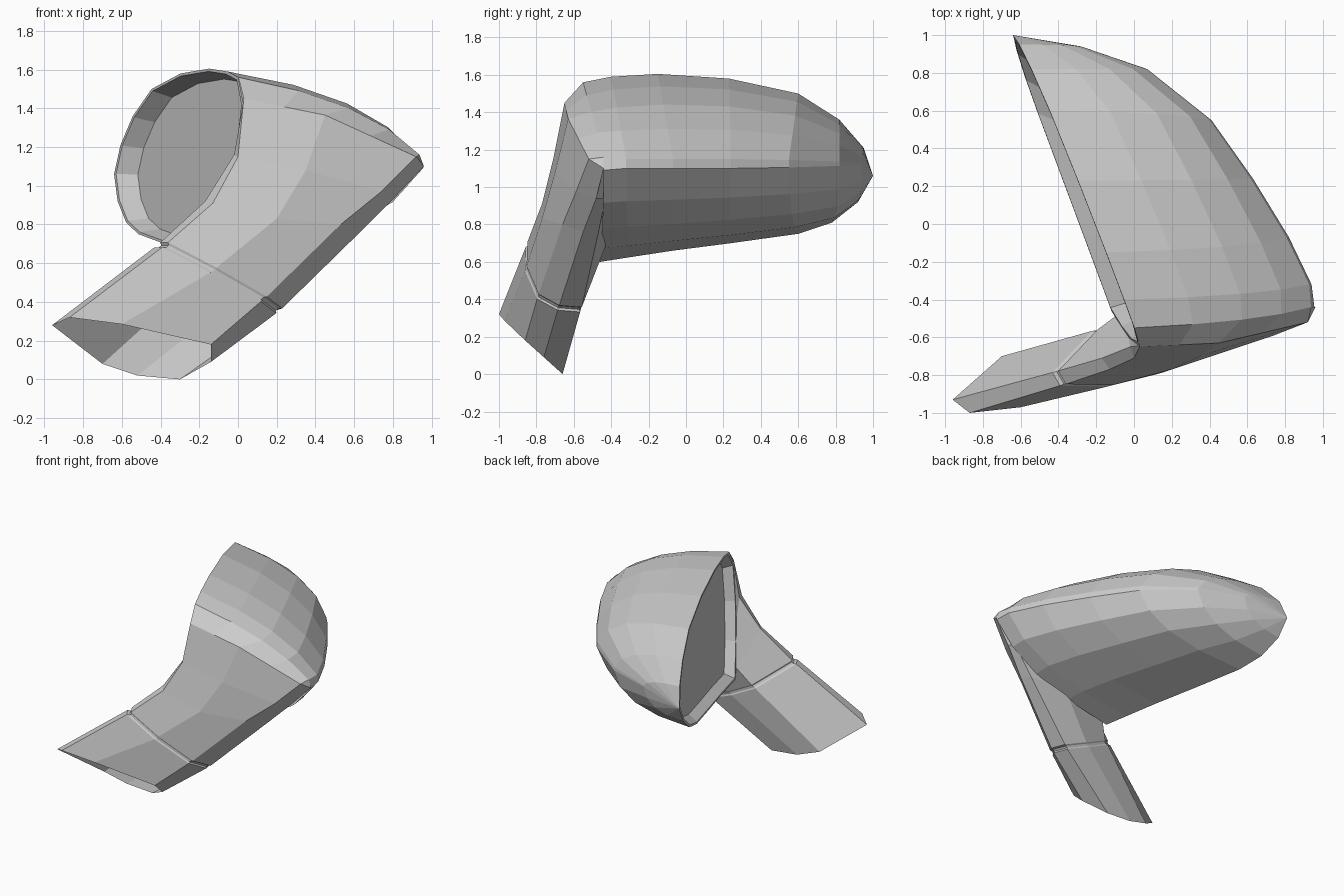
import bpy, bmesh
from mathutils import Vector as V

if "Cube" in bpy.data.objects:
    bpy.data.objects.remove(bpy.data.objects["Cube"])


def finish(name, bm):
    bmesh.ops.remove_doubles(bm, verts=bm.verts, dist=0.0005)
    bmesh.ops.recalc_face_normals(bm, faces=bm.faces)
    me = bpy.data.meshes.new(name)
    bm.to_mesh(me)
    bm.free()
    ob = bpy.data.objects.new(name, me)
    bpy.context.collection.objects.link(ob)
    return ob


def skin(bm, a, b, closed):
    n = len(a)
    for i in range(n if closed else n - 1):
        j = (i + 1) % n
        bm.faces.new((a[i], a[j], b[j], b[i]))


def rim(y, z):
    # the tilted plane of the housing opening
    return V((-0.351 - 0.385 * y + 0.0905 * z, y, z))


def arc(p, q, corner, w, n):
    c = (p + q) / 2 * (1 - w) + corner * w
    return [p * (1 - t) ** 2 + c * 2 * t * (1 - t) + q * t * t
            for t in [i / n for i in range(n + 1)]]


# Housing stations: top y, z | ridge x, y, half bevel | bottom y, z | roundness
stations = [
    (-0.55, 1.56, 0.955, -0.44, 0.035, -0.46, 0.60, 0.42),
    (-0.40, 1.59, 0.94, -0.32, 0.025, -0.30, 0.625, 0.50),
    (-0.15, 1.605, 0.82, -0.07, 0.025, -0.07, 0.66, 0.56),
    (0.23, 1.58, 0.63, 0.24, 0.025, 0.24, 0.70, 0.61),
    (0.60, 1.50, 0.41, 0.55, 0.02, 0.60, 0.75, 0.67),
    (0.82, 1.36, 0.07, 0.82, 0.012, 0.78, 0.81, 0.72),
    (0.95, 1.21, -0.28, 0.94, 0.006, 0.92, 0.92, 0.75),
    (1.00, 1.06, -0.64, 1.00, 0.0, 1.00, 1.06, 0.7),
]
bm = bmesh.new()
slices, tops, bots = [], [], []
for k, (yt, zt, xr, yr, h, yb, zb, w) in enumerate(stations):
    t, b = rim(yt, zt), rim(yb, zb)
    zr = 1.06 if k == 7 else 1.125
    if k == 7:
        xr = t.x
    r1, r2 = V((xr - h * 0.5, yr, zr + h)), V((xr, yr, zr - h))
    pts = arc(t, r1, V((xr, yt, zt)), w, 4) + arc(r2, b, V((xr, yr, zb)), w + 0.14, 4)
    slices.append(pts)
    tops.append(t)
    bots.append(b)
rows = [[bm.verts.new(p) for p in s] for s in slices]
for a, b in zip(rows, rows[1:]):
    skin(bm, a, b, False)

# Lip and recessed wall of the opening; the front edge follows the neck
front = [rim(-0.56, 0.85), rim(-0.63, 1.15), rim(-0.645, 1.43)]
outer = tops + bots[-2::-1] + front
centre = rim(0.12, 1.12)
inward = V((1, -0.15, -0.09))


def ring(scale, depth):
    return [centre + (p - centre) * scale + inward * depth for p in outer]


loops = [[bm.verts.new(p) for p in ring(s, d)]
         for s, d in ((1, 0), (0.97, 0.0), (0.905, 0.09))]
for a, b in zip(loops, loops[1:]):
    skin(bm, a, b, True)
finish("housing", bm)

# Flat glass at the bottom of the recess
bm = bmesh.new()
bm.faces.new([bm.verts.new(p) for p in ring(0.905, 0.09)])
finish("glass", bm)

# Arm sections: left edge, front x3, right, back x3
foot = [(-.96, -.93, .28), (-.87, -1, .32), (-.60, -.97, .285), (-.14, -.86, .18),
        (-.14, -.76, .09), (-.3, -.66, 0), (-.52, -.67, .02), (-.7, -.70, .08)]
seam = [(-.41, -.78, .70), (-.37, -.85, .70), (-.12, -.855, .57), (.14, -.79, .42),
        (.22, -.68, .36), (.19, -.56, .35), (0, -.54, .43), (-.2, -.56, .53)]
middle = [(-.17, -.71, .92), (-.13, -.77, .91), (.2, -.77, .83), (.53, -.66, .80),
          (.63, -.55, .76), (.6, -.47, .75), (.3, -.42, .71), rim(-.49, .68)]
upper = [(-.02, -.65, 1.16), (0, -.71, 1.15), (.35, -.70, 1.08), (.74, -.59, .97),
         (.81, -.48, .94), (.79, -.43, .94), (.5, -.40, .98), rim(-.6, 1.0)]
top = [rim(-.645, 1.43), (.03, -.65, 1.45), (.45, -.63, 1.365), (.92, -.52, 1.15),
       (.96, -.44, 1.10), (.93, -.44, 1.13), (.45, -.5, 1.38), rim(-.645, 1.43)]


def loft(name, sections):
    bm = bmesh.new()
    rings = [[bm.verts.new(p) for p in s] for s in sections]
    for a, b in zip(rings, rings[1:]):
        skin(bm, a, b, True)
    return finish(name, bm)


def shifted(section, scale, along):
    c = sum((V(p) for p in section), V()) / len(section)
    return [c + (V(p) - c) * scale + V((.73, .2, .6)) * along for p in section]


# Hollow mounting arm, open at the foot, with a seam groove below the neck
loft("mount_arm", [foot, shifted(seam, 1, -0.03), shifted(seam, 0.96, -0.018),
                   shifted(seam, 0.96, 0.0), shifted(seam, 1.0, 0.012)])
loft("neck", [shifted(seam, 1.0, 0.012), middle, upper, top])

# Bevel strip joining the neck's top edge to the housing
f1, f2, f3, f4 = (V(p) for p in top[1:5])
edge = [f1, (f1 + f2) / 2, f2, (f2 + f3) / 2, f3, f4]
bm = bmesh.new()
skin(bm, [bm.verts.new(p) for p in edge],
     [bm.verts.new(p) for p in slices[0][:6]], False)
finish("top_bevel", bm)
